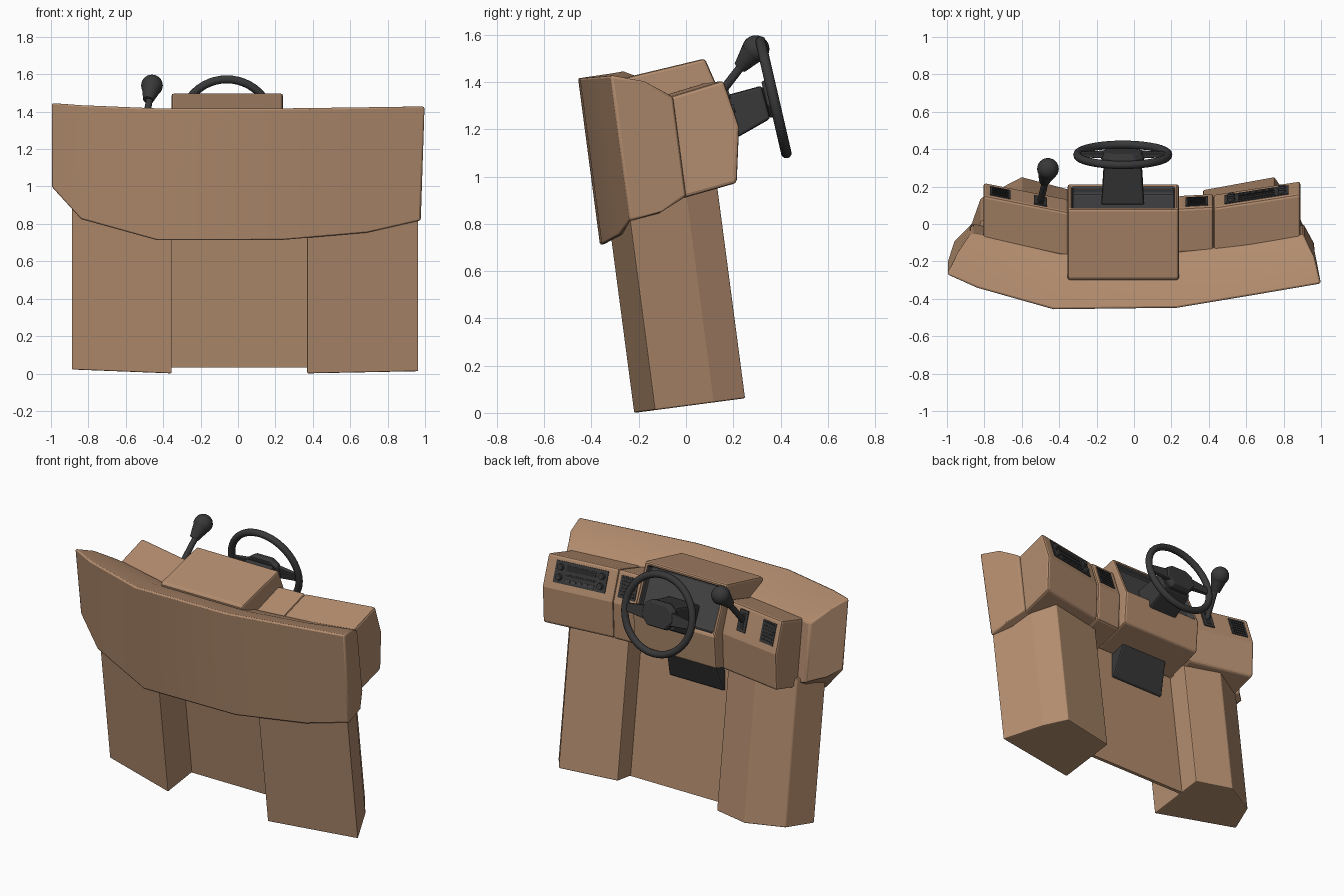
import bpy, bmesh, math
from mathutils import Matrix, Vector

if "Cube" in bpy.data.objects:
    bpy.data.objects.remove(bpy.data.objects["Cube"])

# Whole dash leans forward: parts are built upright in (x, v, w), then tilted
TILT = Matrix.Translation((0, -0.22, 0)) @ Matrix.Rotation(math.radians(7.5), 4, 'X')
WORLD = Matrix.Identity(4)


def material(name, r, g, b):
    m = bpy.data.materials.new(name)
    m.diffuse_color = (r, g, b, 1)
    m.use_nodes = True
    m.node_tree.nodes["Principled BSDF"].inputs["Base Color"].default_value = m.diffuse_color
    return m


TAN = material("tan_plastic", 0.45, 0.265, 0.157)
DARK = material("dark_grey", 0.04, 0.04, 0.042)
GREY = material("mid_grey", 0.06, 0.06, 0.063)
BLACK = material("near_black", 0.022, 0.022, 0.023)


def finish(name, bm, mats, matrix=TILT, bevel=0.0, smooth=False):
    bmesh.ops.recalc_face_normals(bm, faces=bm.faces)
    bm.transform(matrix)
    me = bpy.data.meshes.new(name)
    bm.to_mesh(me)
    bm.free()
    for m in mats:
        me.materials.append(m)
    ob = bpy.data.objects.new(name, me)
    bpy.context.collection.objects.link(ob)
    if bevel:
        b = ob.modifiers.new("bevel", 'BEVEL')
        b.width, b.segments, b.limit_method = bevel, 2, 'ANGLE'
        b.angle_limit = math.radians(35)
    if smooth:
        for o in bpy.context.selected_objects:
            o.select_set(False)
        ob.select_set(True)
        bpy.context.view_layer.objects.active = ob
        bpy.ops.object.shade_smooth_by_angle(angle=math.radians(40))
    return ob


def skin(name, rings, mat, matrix=TILT, bevel=0.0, recess=None, smooth=False):
    """Solid through rings with equal point counts, capped at both ends."""
    bm = bmesh.new()
    vs = [[bm.verts.new(p) for p in ring] for ring in rings]
    n = len(vs[0])
    bm.faces.new(vs[0])
    bm.faces.new(vs[-1][::-1])
    sides = [bm.faces.new((a[i], a[(i + 1) % n], b[(i + 1) % n], b[i]))
             for a, b in zip(vs, vs[1:]) for i in range(n)]
    mats = [mat]
    if recess:  # sunken dark window in one side face
        index, border, depth, inner = recess
        mats.append(inner)
        bmesh.ops.recalc_face_normals(bm, faces=bm.faces)
        f = sides[index]
        nrm = f.normal.copy()
        bmesh.ops.inset_region(bm, faces=[f], thickness=border)
        ext = bmesh.ops.extrude_face_region(bm, geom=[f])['geom']
        bmesh.ops.translate(bm, verts=[g for g in ext if isinstance(g, bmesh.types.BMVert)],
                            vec=-nrm * depth)
        if f.is_valid:
            bm.faces.remove(f)
        for g in [g for g in ext if isinstance(g, bmesh.types.BMFace)]:
            for e in g.edges:
                for lf in e.link_faces:
                    lf.material_index = 1
    return finish(name, bm, mats, matrix, bevel, smooth)


def prism(name, prof, x0, x1, mat, d0=0.0, d1=0.0, **kw):
    """Side profile (v, w) swept along x, skewed in v by d0..d1."""
    return skin(name, [[(x, v + d, w) for v, w in prof] for x, d in ((x0, d0), (x1, d1))], mat, **kw)


def tube(name, a, b, r1, r2, mat, matrix=WORLD, seg=24):
    a, b = Vector(a), Vector(b)
    bm = bmesh.new()
    bmesh.ops.create_cone(bm, cap_ends=True, segments=seg, radius1=r1, radius2=r2,
                          depth=(b - a).length)
    bm.transform(Matrix.Translation((a + b) / 2) @ (b - a).to_track_quat('Z', 'Y').to_matrix().to_4x4())
    return finish(name, bm, [mat], matrix, smooth=True)


# Front shell: stations of front, middle and rear points (x, v, top, bottom)
SHELL = [((-1, .14, 1.444, .99), (-.95, .25, 1.385, .96), (-.87, .345, 1.30, .92)),
         ((-.84, .067, 1.441, .82), (-.79, .20, 1.385, .84), (-.78, .33, 1.305, .90)),
         ((-.43, -.05, 1.439, .72), (-.42, .10, 1.385, .78), (-.40, .235, 1.31, .86)),
         ((.23, -.042, 1.438, .72), (.24, .10, 1.385, .78), (.25, .245, 1.31, .86)),
         ((.69, .035, 1.434, .75), (.66, .16, 1.385, .80), (.62, .29, 1.305, .87)),
         ((1, .088, 1.431, .81), (.968, .23, 1.385, .83), (.905, .34, 1.305, .88))]
skin("front_shell", [[(x, v, t) for x, v, t, b in st] +
                     [(min(x, .978), v, b) for x, v, t, b in st[::-1]] for st in SHELL],
     TAN, bevel=0.012, smooth=True)

# Legs and the panel between them
LEGS = {"left_leg": [(-.355, 0), (-.355, .41), (-.6, .475), (-.82, .36), (-.89, .16)],
        "right_leg": [(.37, 0), (.37, .405), (.75, .475), (.845, .34), (.965, .09)]}
for name, plan in LEGS.items():
    skin(name, [[(x, v, w) for x, v in plan] for w in (0, .94)], TAN, bevel=0.006)
prism("centre_panel", [(.25, 0), (.27, 0), (.27, 1.0), (.25, 1.0)], -.37, .38, TAN)

# Dash pods: same side profile, skewed to follow the curve of the shell
POD = [(.31, 1.305), (.557, 1.346), (.598, 1.143), (.557, .908), (.31, .872)]
PODS = {"left_pod": (-.805, -.35, -.005, -.095), "right_pod": (.425, .89, -.07, .003),
        "vent_pod": (.235, .425, -.075, -.065)}
for name, (x0, x1, d0, d1) in PODS.items():
    prism(name, POD, x0, x1, TAN, d0, d1, bevel=0.014)

# Instrument binnacle with sunken gauge window
HOOD = [(.10, 1.395), (.12, 1.409), (.493, 1.448), (.585, 1.133), (.54, .925), (.27, .885)]
prism("instrument_binnacle", HOOD, -.355, .24, TAN, bevel=0.014, recess=(2, .035, .05, GREY))


def on_pod(pod, x, t, off):
    """Point on a pod's upper rear face, t from top (0) to knee (1)."""
    x0, x1, d0, d1 = PODS[pod]
    (va, wa), (vb, wb) = POD[1], POD[2]
    return (x, va + (vb - va) * t + d0 + (d1 - d0) * (x - x0) / (x1 - x0) + off,
            wa + (wb - wa) * t + off * .19)


def plate(name, pod, x0, x1, t0, t1, mat, lo=-.01, hi=.005):
    skin(name, [[on_pod(pod, x, t, o) for x, t in ((x0, t0), (x1, t0), (x1, t1), (x0, t1))]
                for o in (lo, hi)], mat)


# Air vents with slats
for pod, x0, x1 in (("left_pod", -.77, -.66), ("vent_pod", .275, .395)):
    plate(pod + "_vent", pod, x0, x1, .14, .80, DARK)
    for i in range(6):
        t = .18 + i * .1
        plate("vent_slat", pod, x0 + .012, x1 - .012, t, t + .05, BLACK, hi=.008)

# Radio with display, buttons and knobs
plate("radio", "right_pod", .485, .825, .14, .80, DARK)
plate("radio_display", "right_pod", .56, .75, .24, .40, BLACK, hi=.008)
plate("radio_slot", "right_pod", .56, .75, .50, .56, BLACK, hi=.008)
for i in range(5):
    plate("radio_button", "right_pod", .56 + i * .039, .59 + i * .039, .64, .72, GREY, hi=.009)
for x in (.52, .79):
    for t in (.32, .62):
        tube("radio_knob", on_pod("right_pod", x, t, 0), on_pod("right_pod", x, t, .02),
             .021, .018, DARK, TILT, 16)

# Shift lever
plate("shift_slot", "left_pod", -.535, -.465, .10, .75, DARK, hi=.007)
plate("shift_groove", "left_pod", -.515, -.485, .18, .66, BLACK, hi=.009)
tube("shift_stem", (-.50, .12, 1.32), (-.463, .275, 1.52), .018, .018, DARK)
tube("shift_collar", (-.480, .228, 1.462), (-.463, .28, 1.525), .028, .052, DARK)
bm = bmesh.new()
bmesh.ops.create_uvsphere(bm, u_segments=24, v_segments=14, radius=.058)
finish("shift_knob", bm, [DARK], Matrix.Translation((-.46, .295, 1.54)), smooth=True)

# Steering column and lower shroud
skin("steering_column", [[(-.06 + sx * hw, y, z) for sx, y, z in pts] for hw, pts in (
    (.115, ((-1, .10, 1.325), (1, .10, 1.325), (1, .12, 1.11), (-1, .12, 1.11))),
    (.10, ((-1, .32, 1.385), (1, .32, 1.385), (1, .357, 1.245), (-1, .357, 1.245))))],
    DARK, matrix=WORLD, bevel=0.012)
skin("column_shroud", [[(-.055 + sx * hw, v, w) for sx, v in ((-1, .25), (1, .25), (1, vr), (-1, vr))]
                       for hw, w, vr in ((.20, .70, .283), (.17, .95, .40))], DARK, bevel=0.01)

# Steering wheel: rim, hub and spokes in its own tilted frame
WHEEL = Matrix.Translation((-.06, .37, 1.336)) @ Matrix.Rotation(math.radians(-77), 4, 'X')
bm = bmesh.new()
N, K, R, r = 48, 12, .243, .022
rings = []
for i in range(N):
    a = 2 * math.pi * i / N
    rings.append([bm.verts.new(((R + r * math.cos(b)) * math.cos(a),
                                (R + r * math.cos(b)) * math.sin(a), r * math.sin(b)))
                  for b in (2 * math.pi * j / K for j in range(K))])
for i in range(N):
    p, q = rings[i], rings[(i + 1) % N]
    for j in range(K):
        bm.faces.new((p[j], q[j], q[(j + 1) % K], p[(j + 1) % K]))
finish("steering_rim", bm, [DARK], WHEEL, smooth=True)
HUB = [(-.11, -.045), (-.065, -.08), (.065, -.08), (.11, -.045), (.12, .03), (.07, .085),
       (-.07, .085), (-.12, .03)]
skin("steering_hub", [[(x * k, y * k, z) for x, y in HUB] for k, z in
                      ((.95, -.035), (1, -.01), (.88, .02))], DARK, matrix=WHEEL, bevel=0.006)
for s in (-1, 1):
    skin("wheel_spoke", [[(s * x, y, z) for y, z in ((a, -h), (b, -h), (b, h), (a, h))]
                         for x, a, b, h in ((.08, -.035, .05, .014), (.238, -.015, .035, .01))],
         DARK, matrix=WHEEL, bevel=0.005)
tube("steering_shaft", (0, 0, -.08), (0, 0, -.02), .05, .05, DARK, WHEEL)
